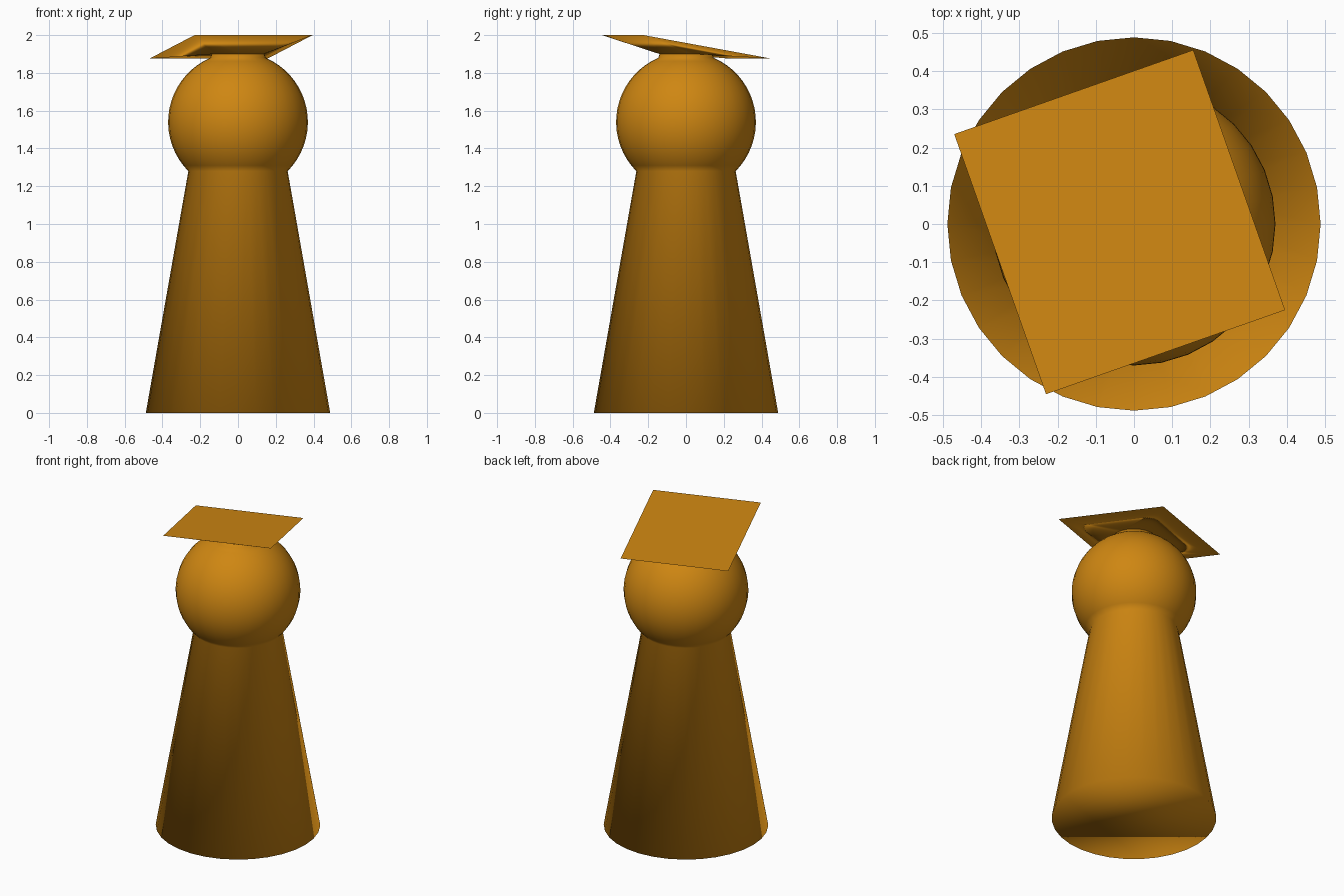
import bpy, bmesh, math
from mathutils import Vector

if "Cube" in bpy.data.objects:
    bpy.data.objects.remove(bpy.data.objects["Cube"])

N = 32
NECK_R, NECK_Z = 0.14, 1.90
mat = bpy.data.materials.new("amber")
mat.diffuse_color = (0.62, 0.24, 0.006, 1)
mat.use_nodes = True
mat.node_tree.nodes["Principled BSDF"].inputs["Base Color"].default_value = mat.diffuse_color


def ring(bm, r, z):
    return [bm.verts.new((r * math.cos(math.tau * k / N),
                          r * math.sin(math.tau * k / N), z)) for k in range(N)]


def make(bm, name):
    bmesh.ops.recalc_face_normals(bm, faces=bm.faces)
    for f in bm.faces:
        f.smooth = True
    mesh = bpy.data.meshes.new(name)
    bm.to_mesh(mesh)
    bm.free()
    mesh.materials.append(mat)
    obj = bpy.data.objects.new(name, mesh)
    bpy.context.collection.objects.link(obj)


# Body and head: one turned profile, softly blended at the seam
head_r, head_z, seam_r = 0.37, 1.54, 0.263
start = -math.acos(seam_r / head_r)
end = math.acos(0.146 / head_r)
profile = [(0.488, 0)]
for i in range(19):
    a = start + (end - start) * i / 18
    profile.append((head_r * math.cos(a), head_z + head_r * math.sin(a)))
profile.append((NECK_R, NECK_Z))

bm = bmesh.new()
rings = [ring(bm, r, z) for r, z in profile]
bm.faces.new(rings[0][::-1])
for lo, hi in zip(rings, rings[1:]):
    for k in range(N):
        m = (k + 1) % N
        bm.faces.new((lo[k], lo[m], hi[m], hi[k]))
bm.faces.new(rings[-1])
make(bm, "body_and_head")

# Tilted square cap: underside lofts from the neck out to the four corners
bm = bmesh.new()
centre = Vector((-0.0375, 0.005, 1.9375))
side = Vector((0.3125, 0.11, 0))
depth = Vector((-0.12, 0.34, -0.0625))
corners = [bm.verts.new(centre + side * i + depth * j)
           for i, j in ((-1, -1), (1, -1), (1, 1), (-1, 1))]
top = bm.faces.new(corners)
neck = ring(bm, NECK_R, NECK_Z)


def nearest(k):
    # corner facing the middle of neck segment k
    a = math.tau * (k + 0.5) / N
    d = Vector((math.cos(a), math.sin(a)))
    return max(corners, key=lambda c: c.co.xy.normalized().dot(d))


for k in range(N):
    m = (k + 1) % N
    a, b = nearest(k), nearest(m)
    bm.faces.new((neck[k], neck[m], a))
    if a is not b:
        bm.faces.new((neck[m], b, a))
bm.faces.new(neck[::-1])
# Flat panel inside a soft rim
bmesh.ops.inset_region(bm, faces=[top], thickness=0.07, use_even_offset=True)
make(bm, "cap")
